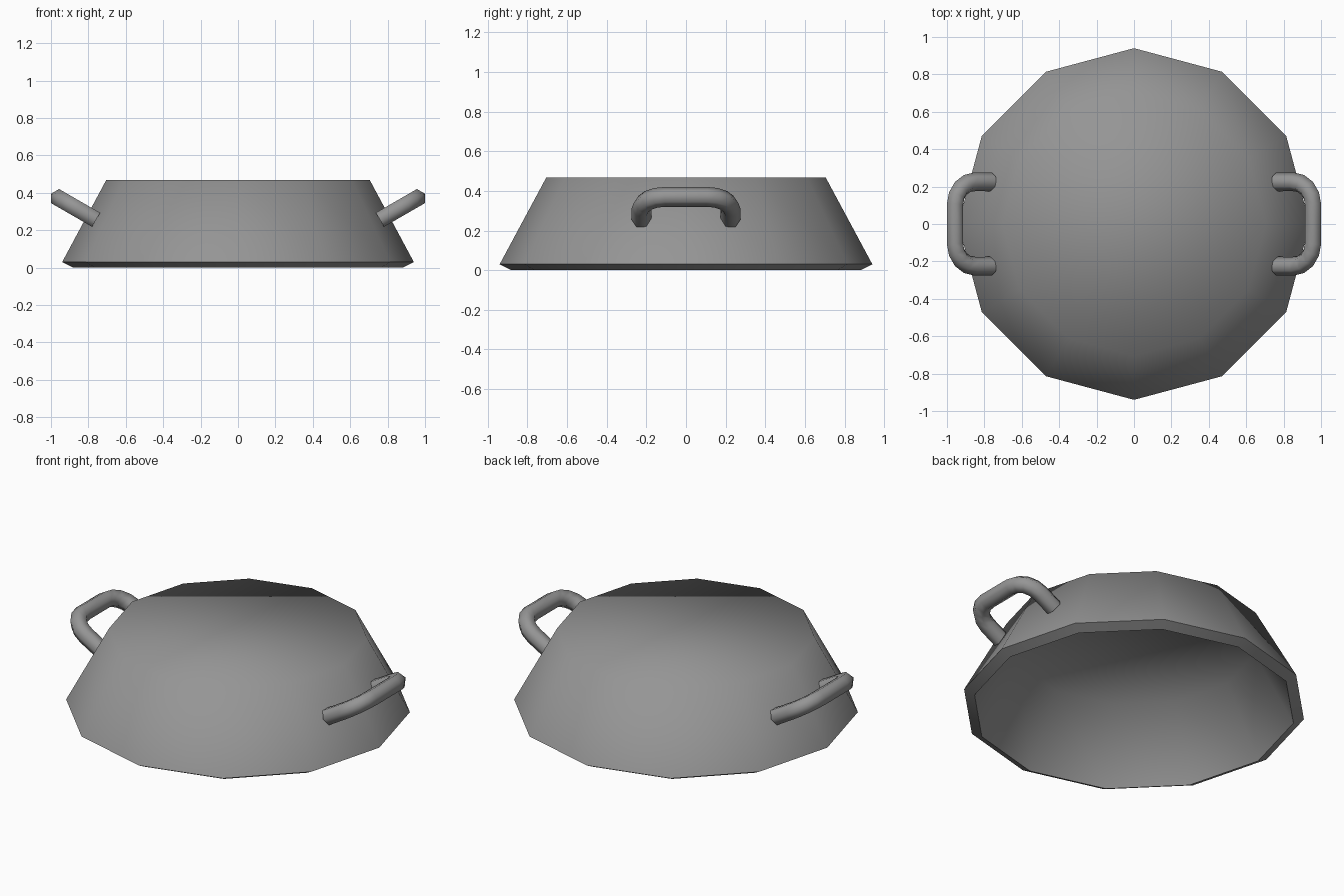
import bpy, bmesh
from math import sin, cos, pi, radians
from mathutils import Vector, Matrix

cube = bpy.data.objects.get("Cube")
if cube:
    bpy.data.objects.remove(cube, do_unlink=True)

GREY = (0.3, 0.3, 0.3, 1)
mat = bpy.data.materials.new("grey metal")
mat.use_nodes = True
mat.diffuse_color = GREY
mat.node_tree.nodes["Principled BSDF"].inputs["Base Color"].default_value = GREY


def loft(name, rings, sharp_rings):
    """Join rings of points into a closed smooth skin, with caps at both ends."""
    bm = bmesh.new()
    loops = [[bm.verts.new(p) for p in ring] for ring in rings]
    n = len(loops[0])
    for a, b in zip(loops, loops[1:]):
        for i in range(n):
            j = (i + 1) % n
            bm.faces.new((a[i], a[j], b[j], b[i]))
    bm.faces.new(loops[0])
    bm.faces.new(loops[-1])
    bmesh.ops.recalc_face_normals(bm, faces=bm.faces)
    for f in bm.faces:
        f.smooth = True
    for k in sharp_rings:
        for i in range(n):
            bm.edges.get((loops[k][i], loops[k][(i + 1) % n])).smooth = False
    mesh = bpy.data.meshes.new(name)
    bm.to_mesh(mesh)
    bm.free()
    mesh.materials.append(mat)
    obj = bpy.data.objects.new(name, mesh)
    bpy.context.collection.objects.link(obj)
    return obj


# Hollow twelve-sided bowl, upside down: (radius, height) from outer top to inner top
SIDES = 12
profile = [(0.705, 0.467), (0.94, 0.03), (0.882, 0), (0.667, 0.41)]
loft("bowl", [[(r * cos(2 * pi * i / SIDES), r * sin(2 * pi * i / SIDES), z)
               for i in range(SIDES)] for r, z in profile], (1, 2))

# Handle path in its own plane: two straight legs joined by rounded corners
TUBE, BEND, STEPS = 0.05, 0.12, 4
REACH, HALF, START = 1.0135, 0.225, 0.785
half_path = [Vector((START, HALF, 0))]
for i in range(STEPS + 1):
    a = pi / 2 * (1 - i / STEPS)
    half_path.append(Vector((REACH - BEND + BEND * cos(a), HALF - BEND + BEND * sin(a), 0)))
path = half_path + [Vector((p.x, -p.y, 0)) for p in reversed(half_path)]

# Six-sided tube along the path, tilted upwards
tilt = Matrix.Rotation(radians(-30), 4, 'Y') @ Matrix.Translation((0, 0, -0.158))
up = Vector((0, 0, 1))
rings = []
for i, p in enumerate(path):
    before = (p - path[i - 1]).normalized() if i else None
    after = (path[i + 1] - p).normalized() if i < len(path) - 1 else None
    along = ((before or after) + (after or before)).normalized()
    side = along.cross(up)
    rings.append([tilt @ (p + TUBE * (cos(k * pi / 3) * side + sin(k * pi / 3) * up))
                  for k in range(6)])

for name, turn in (("left_handle", 0), ("right_handle", pi)):
    spin = Matrix.Rotation(turn, 4, 'Z')
    loft(name, [[spin @ p for p in ring] for ring in rings], (0, len(rings) - 1))
